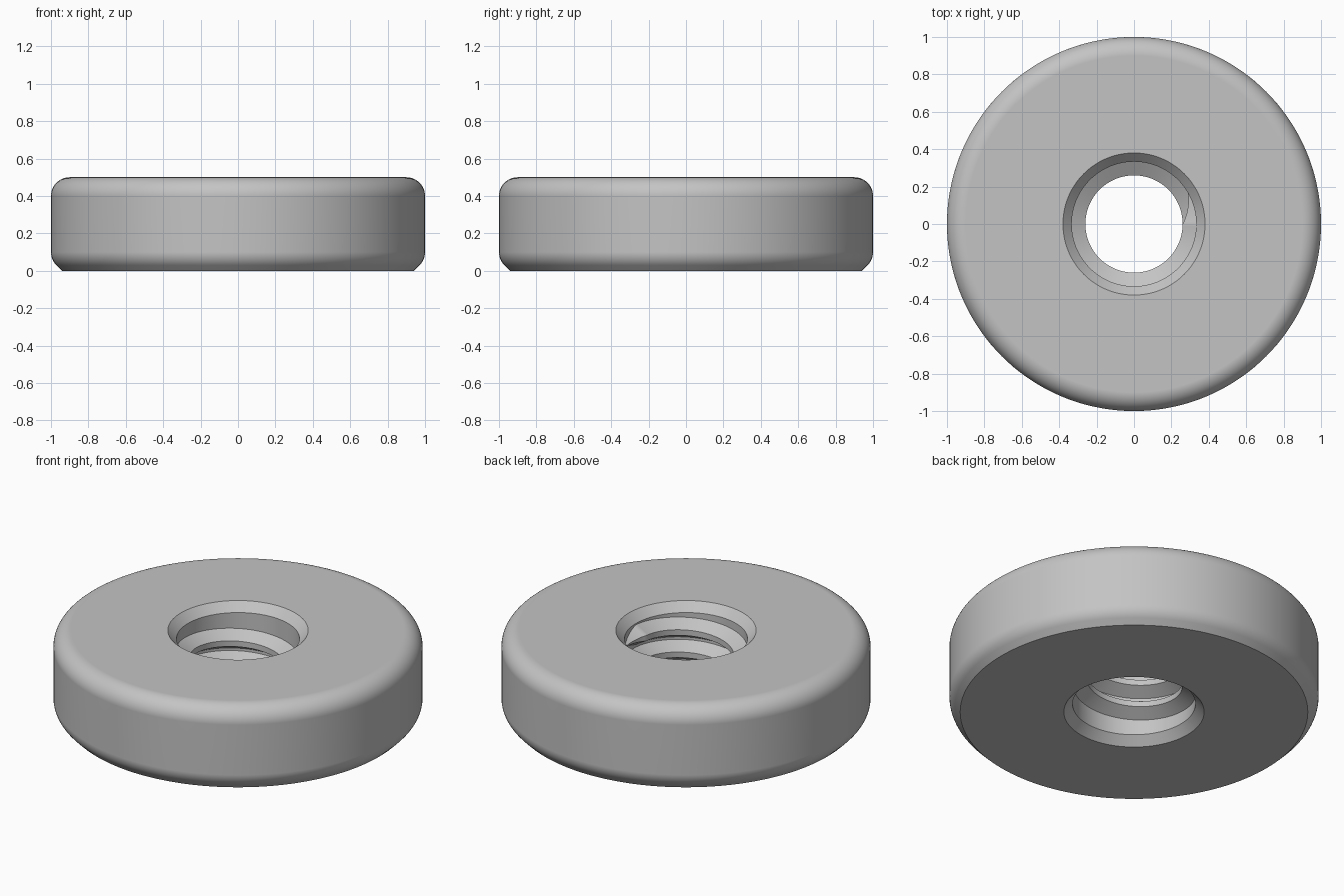
import bpy
import bmesh
from math import sin, cos, pi, radians, tan

cube = bpy.data.objects.get("Cube")
if cube:
    bpy.data.objects.remove(cube, do_unlink=True)

HEIGHT, OUTER, FILLET = 0.5, 1.0, 0.1
BORE, MINOR, MOUTH, CHAMFER = 0.333, 0.26, 0.38, 0.05
PITCH, TURNS = 0.1333, 2
SEGMENTS = 144

# Material
grey = bpy.data.materials.new("plain grey")
grey.use_nodes = True
grey.diffuse_color = (0.55, 0.55, 0.55, 1)
grey.node_tree.nodes["Principled BSDF"].inputs["Base Color"].default_value = grey.diffuse_color


def skin(name, sections, closed):
    """Join matching (radius, angle, z) sections into a smooth-shaded tube."""
    bm = bmesh.new()
    rings = [[bm.verts.new((r * cos(a), r * sin(a), z)) for r, a, z in s] for s in sections]
    pairs = list(zip(rings, rings[1:]))
    if closed:
        pairs.append((rings[-1], rings[0]))
    else:
        bm.faces.new(rings[0])
        bm.faces.new(rings[-1])
    for low, high in pairs:
        for i in range(len(low)):
            j = (i + 1) % len(low)
            bm.faces.new((low[i], low[j], high[j], high[i]))
    bmesh.ops.recalc_face_normals(bm, faces=bm.faces)
    mesh = bpy.data.meshes.new(name)
    bm.to_mesh(mesh)
    bm.free()
    mesh.materials.append(grey)
    mesh.shade_smooth()
    mesh.set_sharp_from_angle(angle=radians(30))
    obj = bpy.data.objects.new(name, mesh)
    bpy.context.collection.objects.link(obj)
    weighted = obj.modifiers.new("Weighted normals", "WEIGHTED_NORMAL")
    weighted.keep_sharp = True
    return obj


def arc(z, start, end, steps):
    """Quarter-round profile points on the rim, angles in degrees."""
    angles = [radians(start + (end - start) * i / steps) for i in range(steps + 1)]
    return [(OUTER - FILLET + FILLET * cos(a), z + FILLET * sin(a)) for a in angles]


# Disc body: rounded top rim, rounded bottom rim ending in a 45 degree bevel, chamfered bore
profile = [(OUTER - FILLET + FILLET * tan(pi / 8), 0)]
profile += arc(FILLET, -45, 0, 6)
profile += arc(HEIGHT - FILLET, 0, 90, 12)
profile += [(MOUTH, HEIGHT), (BORE, HEIGHT - CHAMFER), (BORE, CHAMFER), (MOUTH, 0)]
# bevel foot lies where the 45 degree tangent of the lower arc meets the ground
profile[0] = (profile[1][0] - profile[1][1], 0)
turns = [2 * pi * i / SEGMENTS for i in range(SEGMENTS)]
skin("disc_body", [[(r, a, z) for r, z in profile] for a in turns], True)

# Internal thread: helical ridge that fades into the bore at both ends
FADE = SEGMENTS // 12
BURY = 0.006
sections = []
for i in range(-FADE, TURNS * SEGMENTS + FADE + 1):
    outside = max(0, -i, i - TURNS * SEGMENTS) / FADE
    scale = max(0.01, 1 - outside)
    depth = (BORE - MINOR) * scale
    crest = PITCH / 8 * scale
    base = crest + (depth + BURY) * tan(radians(30))
    middle = min(max(i / SEGMENTS, 0), TURNS)
    z = HEIGHT / 2 + (middle - TURNS / 2) * PITCH
    a = 2 * pi * i / SEGMENTS
    inner, outer = BORE - depth, BORE + BURY
    sections.append([(outer, a, z - base), (inner, a, z - crest),
                     (inner, a, z + crest), (outer, a, z + base)])
skin("thread_ridge", sections, False)
